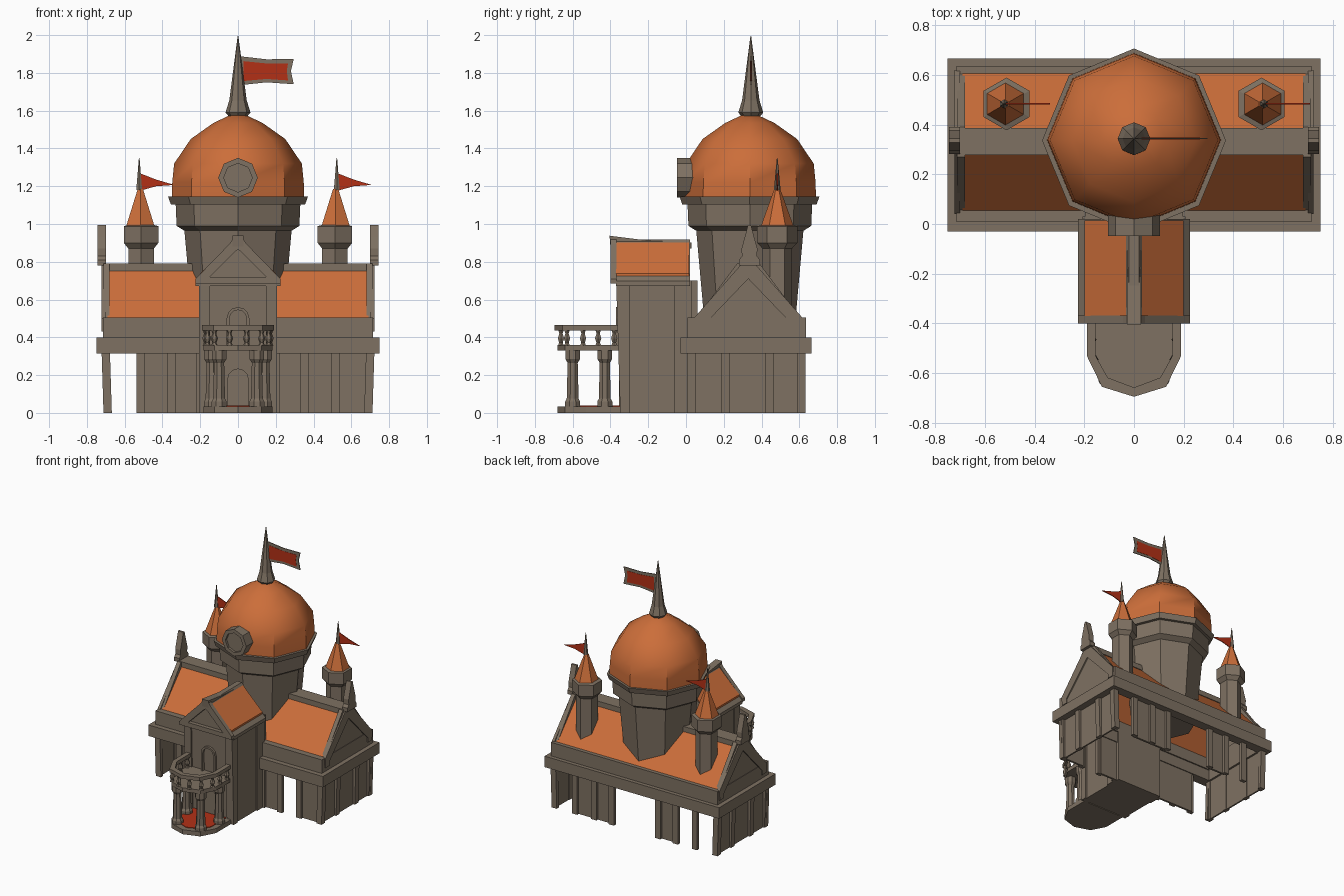
import bpy, bmesh, math
from math import pi, cos, sin

if "Cube" in bpy.data.objects:
    bpy.data.objects.remove(bpy.data.objects["Cube"])

def mat(name, c):
    m = bpy.data.materials.new(name)
    m.diffuse_color = (*c, 1)
    m.use_nodes = True
    m.node_tree.nodes["Principled BSDF"].inputs["Base Color"].default_value = m.diffuse_color
    return m

STONE = mat("brown stone", (0.21, 0.165, 0.122))
TILE = mat("orange tile", (0.60, 0.155, 0.042))
RED = mat("red cloth", (0.45, 0.03, 0.008))

def finish(name, bm, m, smooth=None):
    bmesh.ops.recalc_face_normals(bm, faces=bm.faces)
    me = bpy.data.meshes.new(name)
    bm.to_mesh(me)
    bm.free()
    ob = bpy.data.objects.new(name, me)
    me.materials.append(m)
    bpy.context.collection.objects.link(ob)
    if smooth:
        bpy.ops.object.select_all(action='DESELECT')
        ob.select_set(True)
        bpy.context.view_layer.objects.active = ob
        bpy.ops.object.shade_smooth_by_angle(angle=math.radians(smooth))
    return ob

def place(axis, p, d):
    return {'x': (d, p[0], p[1]), 'y': (p[0], d, p[1]), 'z': (p[0], p[1], d)}[axis]

def prism(name, pts, axis, a, b, m):
    """Extrude a 2D outline along an axis."""
    bm = bmesh.new()
    r = [[bm.verts.new(place(axis, p, d)) for p in pts] for d in (a, b)]
    n = len(pts)
    for k in range(n):
        j = (k + 1) % n
        bm.faces.new((r[0][k], r[0][j], r[1][j], r[1][k]))
    bm.faces.new(r[0])
    bm.faces.new(r[1])
    return finish(name, bm, m)

def ring(name, outer, inner, axis, a, b, m):
    """Hollow frame between two outlines with equal point counts."""
    bm = bmesh.new()
    loops = [[bm.verts.new(place(axis, p, d)) for p in o]
             for o, d in ((outer, a), (outer, b), (inner, b), (inner, a))]
    n = len(outer)
    for i in range(4):
        p, q = loops[i], loops[(i + 1) % 4]
        for k in range(n):
            j = (k + 1) % n
            bm.faces.new((p[k], p[j], q[j], q[k]))
    return finish(name, bm, m)

def lathe(name, prof, n, cx, cy, m, start=0, smooth=None):
    """Turn a (radius, z) profile with n sides."""
    bm = bmesh.new()
    rows = [[bm.verts.new((cx + r * cos(start + 2*pi*k/n), cy + r * sin(start + 2*pi*k/n), z))
             for k in range(n)] for r, z in prof]
    for p, q in zip(rows, rows[1:]):
        for k in range(n):
            j = (k + 1) % n
            bm.faces.new((p[k], p[j], q[j], q[k]))
    bm.faces.new(rows[0])
    bm.faces.new(rows[-1])
    return finish(name, bm, m, smooth)

def rect(x0, x1, y0, y1):
    return [(x0, y0), (x1, y0), (x1, y1), (x0, y1)]

def box(name, x0, x1, y0, y1, z0, z1, m=STONE):
    return prism(name, rect(x0, x1, y0, y1), 'z', z0, z1, m)

def arch(w, z0, z1):
    return [(w, z0)] + [(w * cos(pi*k/6), z1 - w + w * sin(pi*k/6)) for k in range(7)] + [(-w, z0)]

CY = 0.33   # hall centre line
TY = 0.338  # tower centre

# hall: pilasters and wall panels, some bays left open
cols = [-0.69, -0.515, -0.35, -0.2, 0.2, 0.35, 0.515, 0.69]
for side, y, out, opened in (("front", 0.035, -1, (0, 3, 5)), ("back", 0.605, 1, (0, 1, 3, 6))):
    for c in cols:
        lean = 0.01 * (c > 0.6) - 0.01 * (c < -0.6)
        prism(side + "_pilaster", [(c - 0.022, 0), (c + 0.022, 0), (c + 0.022 + lean, 0.32),
              (c - 0.022 + lean, 0.32)], 'y', y, y + out * 0.027, STONE)
    for i in range(7):
        if i not in opened:
            box(side + "_wall_panel", cols[i], cols[i + 1], y - 0.008, y + 0.008, 0, 0.32)
for s in (-1, 1):
    box("side_wall", s * 0.685, s * 0.697, 0.03, 0.61, 0, 0.32)
    for y in (0.03, 0.21, 0.44, 0.61):
        prism("side_pilaster", [(s*0.68, 0), (s*0.711, 0), (s*0.72, 0.32), (s*0.68, 0.32)],
              'y', y - 0.022, y + 0.022, STONE)

# hall cornice and eave band
ring("hall_cornice", rect(-0.75, 0.75, -0.03, 0.665), rect(-0.67, 0.67, 0.05, 0.59), 'z', 0.315, 0.4, STONE)
ring("hall_eave_band", rect(-0.715, 0.715, 0.008, 0.635), rect(-0.67, 0.67, 0.06, 0.585), 'z', 0.4, 0.505, STONE)

# hall roof slopes, ridge cap, gable ends with finials
for s in (-1, 1):
    e, r = CY + s * 0.28, CY + s * 0.03
    prism("hall_roof_slope", [(e, 0.5), (r, 0.775), (r, 0.765), (e - s * 0.01, 0.49)], 'x', -0.69, 0.69, TILE)
    half = [(0.285, 0.49), (0.06, 0.79)]
    gable = [(CY + a, z) for a, z in half] + [(CY - a, z) for a, z in reversed(half)]
    prism("hall_gable", gable, 'x', s * 0.68, s * 0.712, STONE)
    for t in (-1, 1):
        prism("gable_trim", [(CY + t*0.285, 0.43), (CY + t*0.29, 0.50), (CY + t*0.03, 0.795),
              (CY, 0.795), (CY, 0.71), (CY + t*0.235, 0.465), (CY + t*0.235, 0.43)],
              'x', s * 0.70, s * 0.722, STONE)
    half = [(0.055, 0.78), (0.055, 0.81), (0.04, 0.83), (0.042, 0.87), (0.025, 0.93), (0.008, 0.995)]
    fin = [(CY + 0.006 + a, z) for a, z in half] + [(CY + 0.006 - a, z) for a, z in reversed(half)]
    prism("gable_finial", fin, 'x', s * 0.70, s * 0.745, STONE)
box("hall_ridge_cap", -0.71, 0.71, CY - 0.053, CY + 0.057, 0.752, 0.792)

# central tower
lathe("tower_shaft", [(0.235, 0.42), (0.285, 0.98)], 8, 0, TY, STONE)
lathe("tower_collar", [(0.285, 0.965), (0.325, 0.99), (0.33, 1.105)], 8, 0, TY, STONE)
lathe("dome_rim", [(0.355, 1.102), (0.37, 1.145)], 8, 0, TY - 0.002, STONE)
lathe("dome", [(0.35, 1.14), (0.348, 1.22), (0.338, 1.32), (0.25, 1.45), (0.13, 1.535), (0.045, 1.575)],
      8, 0, TY, TILE, smooth=38)
lathe("spire", [(0.045, 1.565), (0.066, 1.59), (0.046, 1.655), (0.002, 1.995)], 8, 0, TY + 0.005, STONE)

# round dome window
def octa(r):
    return [(r * cos(pi*k/4), 1.245 + r * sin(pi*k/4)) for k in range(8)]
ring("dome_window_frame", octa(0.105), octa(0.076), 'y', -0.048, 0.07, STONE)
prism("dome_window_pane", octa(0.08), 'y', -0.03, 0.03, STONE)

# main flag
def plate(name, pts, y, t, m):
    return prism(name, pts, 'y', y - t, y + t, m)
plate("main_flag_border", [(0.01, 1.735), (0.15, 1.75), (0.295, 1.74), (0.28, 1.81), (0.295, 1.873),
      (0.15, 1.872), (0.01, 1.888)], TY + 0.006, 0.003, STONE)
plate("main_flag_cloth", [(0.03, 1.757), (0.15, 1.768), (0.265, 1.76), (0.258, 1.81), (0.265, 1.85),
      (0.15, 1.85), (0.03, 1.862)], TY + 0.006, 0.0045, RED)

# corner turrets
for s in (-1, 1):
    x, y = s * 0.513, 0.483
    lathe("turret_shaft", [(0.078, 0.5), (0.078, 0.87), (0.106, 0.9), (0.106, 0.988), (0.08, 0.995)],
          6, x, y, STONE, pi/2)
    lathe("turret_roof", [(0.086, 0.99), (0.016, 1.185)], 6, x + s * 0.004, y, TILE, pi/2)
    lathe("turret_spike", [(0.018, 1.18), (0.002, 1.35)], 6, x + s * 0.01, y, STONE, pi/2)
    f = x + s * 0.01
    plate("turret_flag", [(f, 1.175), (f + 0.09, 1.2), (f + 0.185, 1.207), (f + 0.09, 1.235), (f, 1.27)],
          y, 0.003, RED)

# entrance block
prism("entrance_walls", [(-0.338, 0), (-0.358, 0.7), (0.06, 0.7), (0.06, 0)], 'x', -0.197, 0.197, STONE)
for s in (-1, 1):
    prism("entrance_pilaster", [(-0.348, 0), (-0.37, 0.7), (-0.3, 0.7), (-0.3, 0)], 'x', s * 0.148, s * 0.207, STONE)
    box("entrance_side_pilaster", s * 0.19, s * 0.207, -0.06, 0.03, 0, 0.7)
roof = [(0.225, 0.685), (0.225, 0.71), (0.045, 0.895), (0.02, 0.93)]
outline = roof + [(-x, z) for x, z in reversed(roof)]
gable_in = [(0.15, 0.72), (0.15, 0.72), (0.02, 0.85), (0.0, 0.865)]
inner = gable_in + [(-x, z) for x, z in reversed(gable_in)]
body = prism("entrance_roof", [(x, z - 0.012) for x, z in outline], 'y', -0.37, 0.02, STONE)
ring("entrance_gable_trim", outline, inner, 'y', -0.40, -0.368, STONE)
prism("entrance_ridge", [(-0.4, 0.88), (-0.405, 0.938), (-0.2, 0.912), (0.03, 0.902), (0.03, 0.87)],
      'x', -0.028, 0.028, STONE)
for s in (-1, 1):
    prism("entrance_roof_tiles", [(s*0.2, 0.72), (s*0.2, 0.737), (s*0.028, 0.905), (s*0.028, 0.885)],
          'y', -0.37, 0.015, TILE)

# doors
prism("lower_door", arch(0.057, 0.04, 0.235), 'y', -0.356, -0.33, STONE)
ring("upper_door_frame", arch(0.06, 0.36, 0.56), arch(0.045, 0.36, 0.545), 'y', -0.37, -0.34, STONE)

# balcony: base, carpet, slab, rail
def bay(w, y1):
    h = [(w, -0.345), (w, -0.53), (w * 0.68, y1 + 0.04), (0, y1)]
    return h + [(-x, y) for x, y in reversed(h[:-1])]
prism("porch_base", bay(0.182, -0.68), 'z', 0, 0.035, STONE)
prism("porch_carpet", bay(0.14, -0.638), 'z', 0.034, 0.039, RED)
prism("balcony_slab", bay(0.182, -0.68), 'z', 0.33, 0.36, STONE)
ring("balcony_rail", bay(0.19, -0.695), bay(0.155, -0.658), 'z', 0.437, 0.465, STONE)

# porch columns and balusters
for s in (-1, 1):
    for x, y in ((0.14, -0.43), (0.1, -0.6)):
        lathe("porch_column", [(0.043, 0.035), (0.043, 0.06), (0.034, 0.075), (0.029, 0.265), (0.042, 0.285),
              (0.042, 0.332)], 8, s * x, y, STONE, pi/8)
    for x, y in ((0.17, -0.38), (0.17, -0.465), (0.162, -0.545), (0.125, -0.63), (0.045, -0.662)):
        lathe("balcony_baluster", [(0.017, 0.358), (0.011, 0.372), (0.019, 0.395), (0.01, 0.42), (0.017, 0.44)],
              6, s * x, y, STONE)
